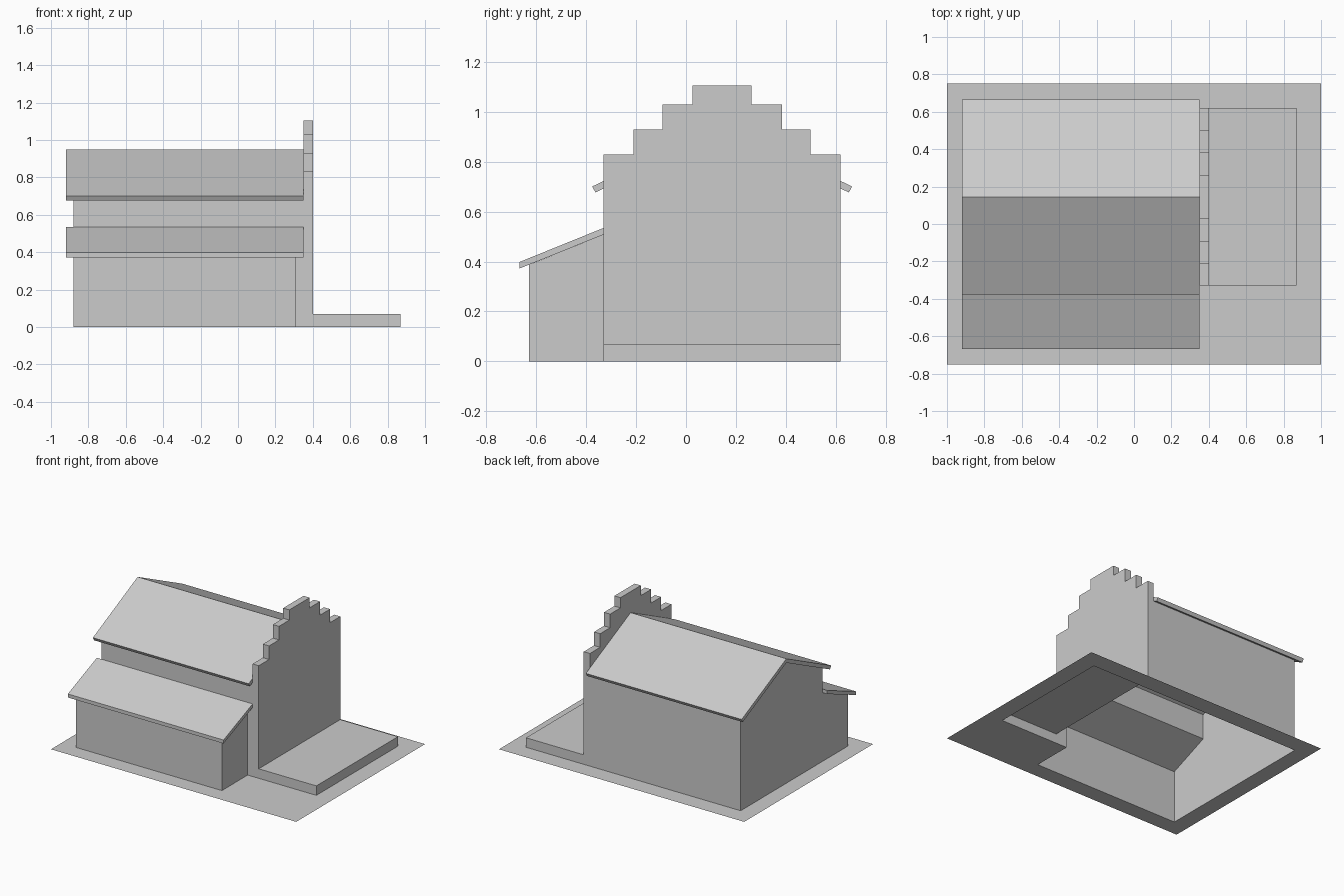
import bpy, bmesh

if "Cube" in bpy.data.objects:
    bpy.data.objects.remove(bpy.data.objects["Cube"])

RIDGE = 0.145          # y of the main ridge
HALF = 0.475           # half depth of the main block
SLOPE = 0.478


def make_object(name, bm):
    mesh = bpy.data.meshes.new(name)
    bm.to_mesh(mesh)
    bm.free()
    obj = bpy.data.objects.new(name, mesh)
    bpy.context.collection.objects.link(obj)
    return obj


def prism(name, profile, x0, x1):
    """Extrude a (y, z) profile along x."""
    bm = bmesh.new()
    face = bm.faces.new([bm.verts.new((x0, y, z)) for y, z in profile])
    ext = bmesh.ops.extrude_face_region(bm, geom=[face])
    verts = [v for v in ext["geom"] if isinstance(v, bmesh.types.BMVert)]
    bmesh.ops.translate(bm, verts=verts, vec=(x1 - x0, 0, 0))
    bmesh.ops.recalc_face_normals(bm, faces=bm.faces)
    return make_object(name, bm)


def mirrored(half):
    """Complete a half profile given as (distance from ridge, z)."""
    left = [(RIDGE - d, z) for d, z in half]
    right = [(RIDGE + d, z) for d, z in reversed(half) if d > 0]
    return left + right


# Main block, lean-to, stepped gable wall and terrace
house = prism("house_shell", mirrored([(HALF, 0), (HALF, 0.92 - SLOPE * HALF), (0, 0.92)]), -0.88, 0.37)
lean_to = prism("lean_to", [(-0.63, 0), (-0.63, 0.387), (-0.33, 0.508), (-0.2, 0.508), (-0.2, 0)], -0.88, 0.31)

steps = [(HALF, 0)]
tiers = [(HALF, 0.83), (0.355, 0.93), (0.239, 1.03), (0.118, 1.105)]
for i, (d, z) in enumerate(tiers):
    steps.append((d, z))
    if i + 1 < len(tiers):
        steps.append((tiers[i + 1][0], z))
gable = prism("stepped_gable", mirrored(steps), 0.35, 0.40)
y0, y1 = RIDGE - HALF, RIDGE + HALF
terrace = prism("terrace", [(y0, 0), (y0, 0.07), (y1, 0.07), (y1, 0)], 0.38, 0.87)

# Join the masses into one hollow shell
for part in (lean_to, gable, terrace):
    mod = house.modifiers.new("join", "BOOLEAN")
    mod.operation = "UNION"
    mod.solver = "EXACT"
    mod.object = part
bpy.context.view_layer.update()
joined = house.evaluated_get(bpy.context.evaluated_depsgraph_get())
bm = bmesh.new()
bm.from_mesh(joined.to_mesh())
# The shell is open underneath
bottom = [f for f in bm.faces if all(abs(v.co.z) < 1e-4 for v in f.verts)]
bmesh.ops.delete(bm, geom=bottom, context="FACES")
house.modifiers.clear()
bm.to_mesh(house.data)
bm.free()
for part in (lean_to, gable, terrace):
    bpy.data.objects.remove(part)

# Roof slabs
prism("main_roof", [(-0.376, 0.701), (RIDGE, 0.95), (0.666, 0.701),
                    (0.653, 0.677), (RIDGE, 0.92), (-0.363, 0.677)], -0.92, 0.35)
prism("lean_to_roof", [(-0.668, 0.398), (-0.33, 0.535), (-0.33, 0.508), (-0.668, 0.372)], -0.92, 0.35)

# Flat plot, left open below the building
bm = bmesh.new()
for xa, xb, ya, yb in [(-1, 1, -0.75, -0.63), (-1, 1, 0.62, 0.75),
                       (-1, -0.88, -0.63, 0.62), (0.87, 1, -0.63, 0.62),
                       (0.31, 0.87, -0.63, -0.33)]:
    bm.faces.new([bm.verts.new((x, y, 0)) for x, y in
                  ((xa, ya), (xb, ya), (xb, yb), (xa, yb))])
make_object("plot", bm)
